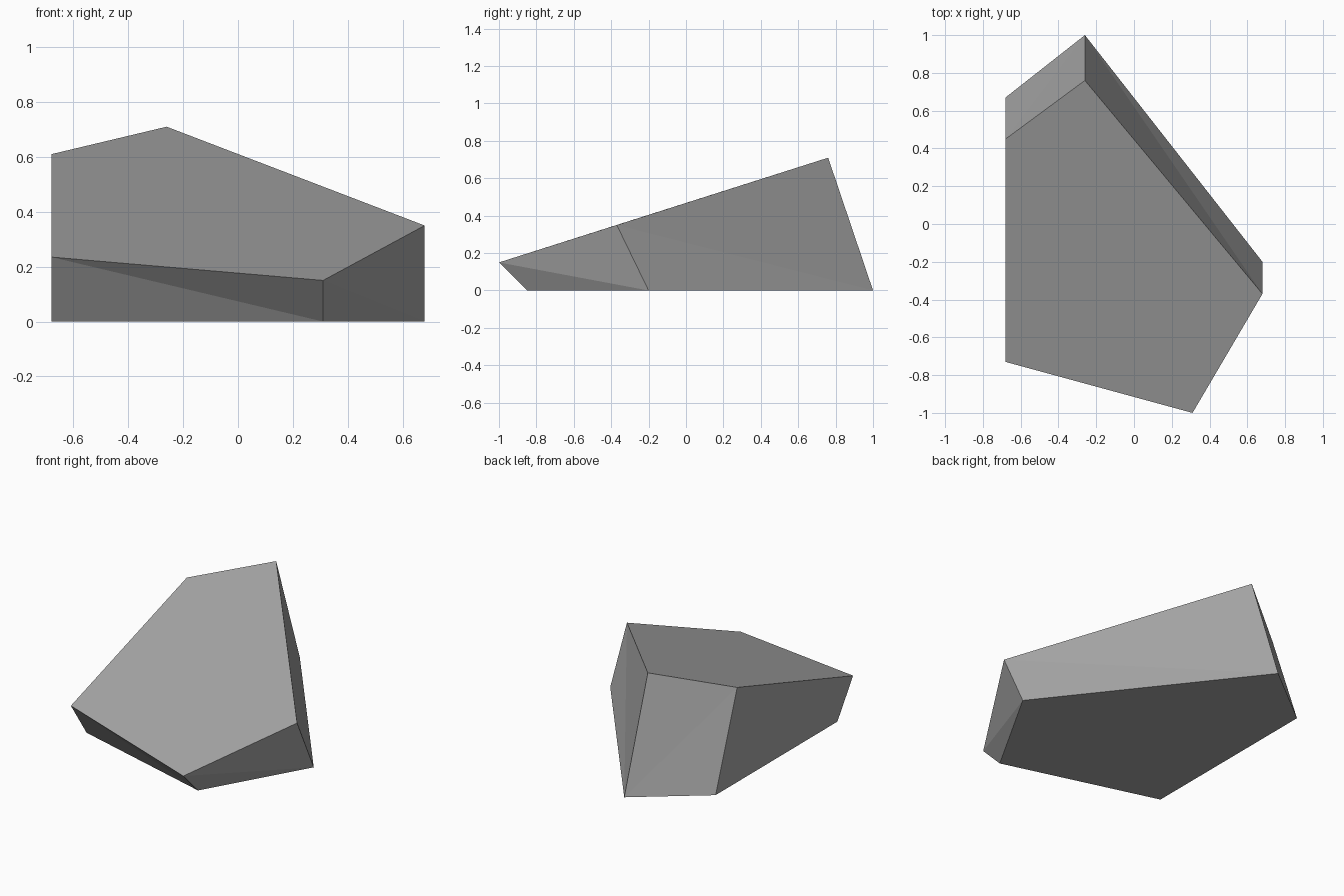
import bpy
import bmesh

default = bpy.data.objects.get("Cube")
if default:
    bpy.data.objects.remove(default, do_unlink=True)

# Plain grey stone
stone = bpy.data.materials.new("stone_grey")
stone.use_nodes = True
grey = (0.38, 0.38, 0.38, 1)
stone.diffuse_color = grey
bsdf = next(n for n in stone.node_tree.nodes if n.type == 'BSDF_PRINCIPLED')
bsdf.inputs["Base Color"].default_value = grey
bsdf.inputs["Roughness"].default_value = 0.9

# Matching five-sided outlines of the flat base and the sloping top
base_outline = [(-0.68, -0.57), (0.31, -0.85), (0.68, -0.20), (-0.26, 1.0), (-0.68, 0.67)]
top_outline = [(-0.68, -0.73, 0.235), (0.31, -1.0, 0.15), (0.68, -0.37, 0.35),
               (-0.26, 0.76, 0.71), (-0.68, 0.45, 0.61)]

bm = bmesh.new()
base = [bm.verts.new((x, y, 0)) for x, y in base_outline]
top = [bm.verts.new(p) for p in top_outline]
bm.faces.new(top)
bm.faces.new(base[::-1])

# Sides, each creased from one top corner to the next base corner
for i in range(len(top)):
    j = (i + 1) % len(top)
    if i == 3:  # this side creases the other way
        bm.faces.new((base[i], base[j], top[j]))
        bm.faces.new((base[i], top[j], top[i]))
    else:
        bm.faces.new((base[i], base[j], top[i]))
        bm.faces.new((base[j], top[j], top[i]))

bmesh.ops.recalc_face_normals(bm, faces=bm.faces)
mesh = bpy.data.meshes.new("rock")
bm.to_mesh(mesh)
bm.free()
mesh.materials.append(stone)
bpy.context.collection.objects.link(bpy.data.objects.new("rock", mesh))
